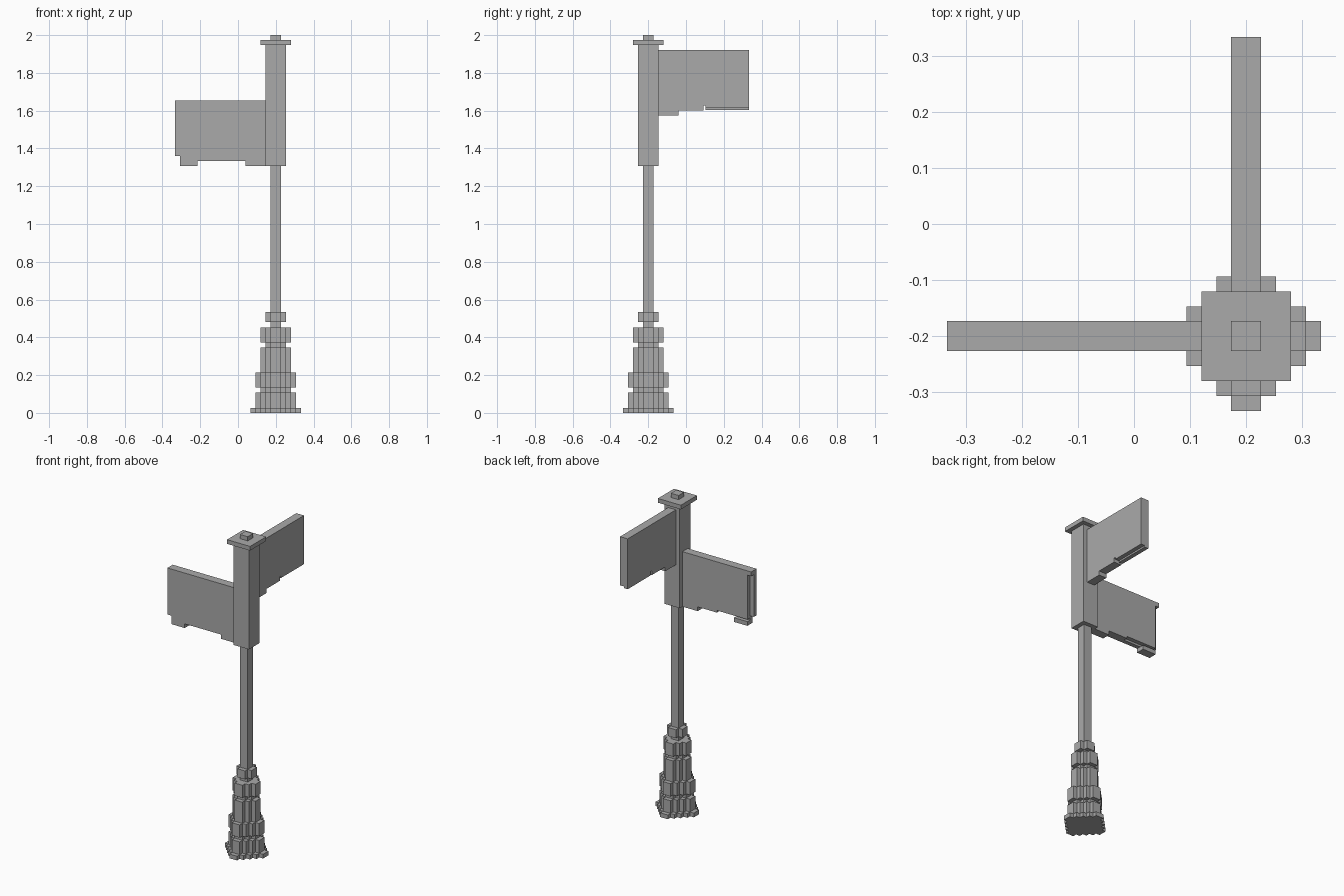
import bpy
import bmesh
from math import pi
from mathutils import Matrix, Vector

cube = bpy.data.objects.get("Cube")
if cube:
    bpy.data.objects.remove(cube, do_unlink=True)

U = 2 / 75                      # one block unit
POST = Vector((0.2, -0.2, 0))   # post axis

grey = bpy.data.materials.new("plain_grey")
grey.use_nodes = True
colour = (0.4, 0.4, 0.4, 1)
grey.diffuse_color = colour
grey.node_tree.nodes["Principled BSDF"].inputs["Base Color"].default_value = colour


def prism(name, outline, low, high, turn=Matrix()):
    """Extrude a flat outline from low to high, turn it and set it on the post axis."""
    bm = bmesh.new()
    face = bm.faces.new([bm.verts.new((x, y, low)) for x, y in outline])
    new = bmesh.ops.extrude_face_region(bm, geom=[face])["geom"]
    verts = [g for g in new if isinstance(g, bmesh.types.BMVert)]
    bmesh.ops.translate(bm, verts=verts, vec=(0, 0, high - low))
    bm.transform(Matrix.Translation(POST) @ Matrix.Scale(U, 4) @ turn)
    bmesh.ops.recalc_face_normals(bm, faces=bm.faces)
    mesh = bpy.data.meshes.new(name)
    bm.to_mesh(mesh)
    bm.free()
    mesh.materials.append(grey)
    obj = bpy.data.objects.new(name, mesh)
    bpy.context.collection.objects.link(obj)
    return obj


def square(r):
    return [(r, -r), (r, r), (-r, r), (-r, -r)]


def stepped_round(n):
    """Blocky circle: a staircase in each quadrant."""
    quarter = [(n, 1)]
    for k in range(1, n):
        quarter += [(n - k, k), (n - k, k + 1)]
    points = []
    for _ in range(4):
        points += quarter
        quarter = [(-y, x) for x, y in quarter]
    return points


# Fluted base: stacked stepped rings
rings = [("foot_plate", 5, 0, 1), ("lower_plinth", 4, 1, 4), ("lower_neck", 3, 4, 5),
         ("base_band", 4, 5, 8), ("fluted_column", 3, 8, 13), ("upper_neck", 2, 13, 14),
         ("upper_band", 3, 14, 17), ("collar", 2, 18, 20)]
for name, radius, low, high in rings:
    prism(name, stepped_round(radius), low, high)

# Pole, sign post, cap and finial
for name, radius, low, high in [("pole", 1, 17, 49), ("sign_post", 2, 49, 73),
                                ("cap", 3, 73, 74), ("finial", 1, 74, 75)]:
    prism(name, square(radius), low, high)

# Outlines are drawn outward from the post and upward, then stood upright
upright = Matrix.Rotation(pi / 2, 4, "X")
to_side = Matrix.Rotation(pi, 4, "Z") @ upright
to_back = Matrix.Rotation(pi / 2, 4, "Z") @ upright

# Side sign: front leaf, back leaf with a grooved end, and outer tab
inner = [(2, 49), (6, 49), (6, 50)]
prism("side_sign_front", inner + [(19, 50), (19, 51), (20, 51), (20, 62), (2, 62)],
      -1, 0, to_side)
prism("side_sign_back", inner + [(11, 50), (11, 50.5), (19, 50.5), (19, 61), (20, 61),
                                 (20, 62), (2, 62)], 0, 1, to_side)
prism("side_sign_tab", [(15.5, 49), (19, 49), (19, 50), (15.5, 50)], -1, 1, to_side)

# Back sign: two leaves with a small notch and a rebate along the lower edge
inner = [(2, 59), (6, 59), (6, 60), (11, 60), (11, 61), (11.4, 61)]
for name, edge, low in [("back_sign_left", 60.5, 0), ("back_sign_right", 60.1, -1)]:
    prism(name, inner + [(11.4, edge), (20, edge), (20, 72), (2, 72)], low, low + 1, to_back)
